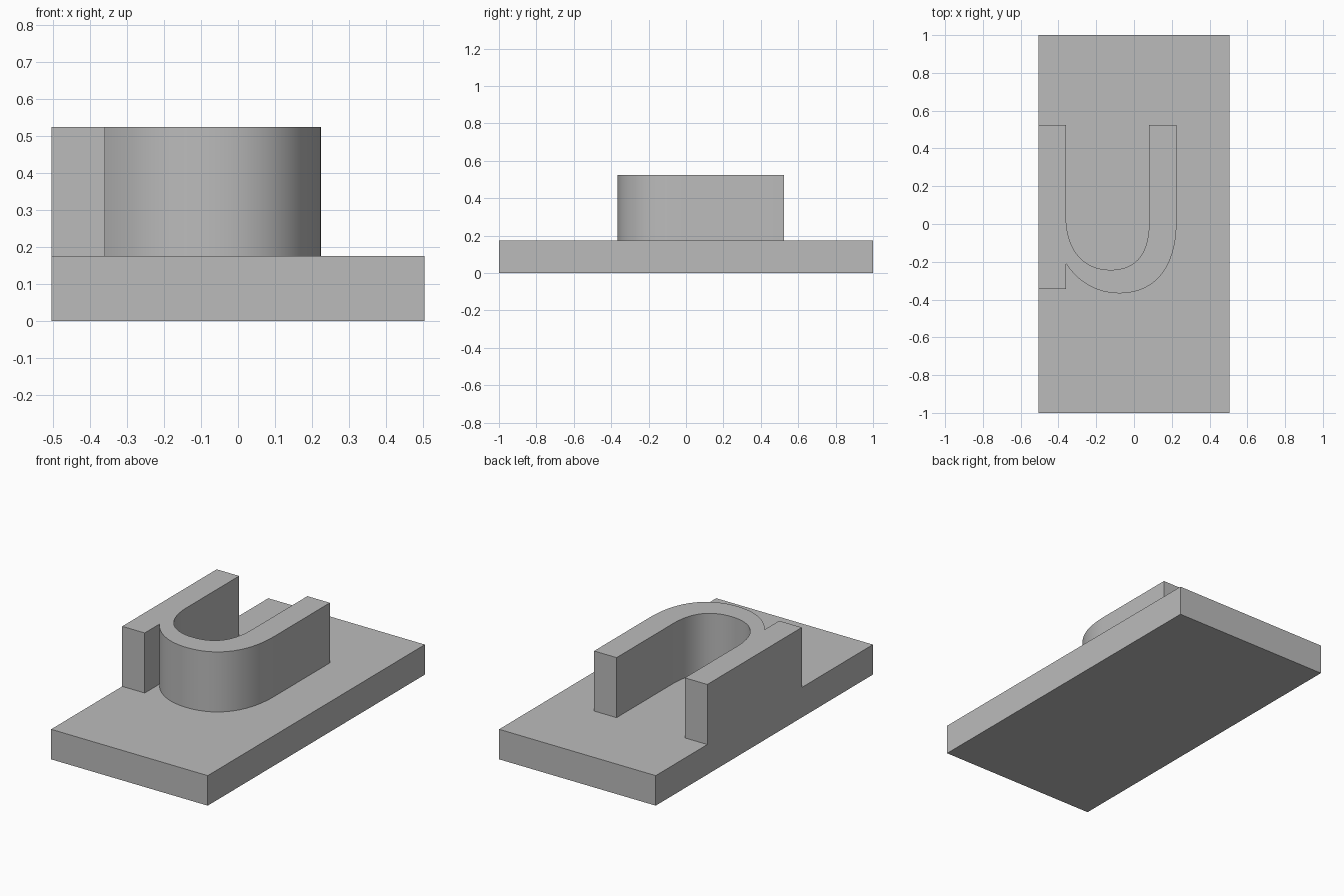
import bpy
import bmesh
from mathutils import Vector
from mathutils.geometry import interpolate_bezier

if "Cube" in bpy.data.objects:
    bpy.data.objects.remove(bpy.data.objects["Cube"], do_unlink=True)

# Single plain grey finish
grey = bpy.data.materials.new("plain grey")
grey.use_nodes = True
colour = (0.5, 0.5, 0.5, 1.0)
grey.diffuse_color = colour
grey.node_tree.nodes["Principled BSDF"].inputs["Base Color"].default_value = colour

HALF_WIDTH, HALF_LENGTH = 0.505, 1.0
PLATE_TOP, WALL_TOP = 0.175, 0.525


def extrude_outline(name, outline, z0, z1):
    """Make a solid prism from a flat outline."""
    bm = bmesh.new()
    face = bm.faces.new([bm.verts.new((x, y, z0)) for x, y in outline])
    result = bmesh.ops.extrude_face_region(bm, geom=[face])
    top = [v for v in result["geom"] if isinstance(v, bmesh.types.BMVert)]
    bmesh.ops.translate(bm, verts=top, vec=(0, 0, z1 - z0))
    bmesh.ops.recalc_face_normals(bm, faces=bm.faces)
    mesh = bpy.data.meshes.new(name)
    bm.to_mesh(mesh)
    bm.free()
    mesh.materials.append(grey)
    obj = bpy.data.objects.new(name, mesh)
    bpy.context.collection.objects.link(obj)
    return obj


def arc(a, handle_a, handle_b, b, steps=16):
    points = [Vector((*p, 0)) for p in (a, handle_a, handle_b, b)]
    return [(p.x, p.y) for p in interpolate_bezier(*points, steps)]


# Base plate
extrude_outline(
    "base_plate",
    [(-HALF_WIDTH, -HALF_LENGTH), (HALF_WIDTH, -HALF_LENGTH),
     (HALF_WIDTH, HALF_LENGTH), (-HALF_WIDTH, HALF_LENGTH)],
    0, PLATE_TOP)

# Hooked wall: straight leg flush with the plate edge, curving to a second leg
left, inner_left, inner_right, right = -HALF_WIDTH, -0.36, 0.08, 0.225
back, front = 0.525, -0.345
outline = [(left, back), (left, front), (inner_left, front)]
outline += arc((inner_left, -0.21), (-0.29, -0.315), (-0.19, -0.367), (-0.075, -0.367))
outline += arc((-0.075, -0.367), (0.11, -0.367), (right, -0.23), (right, 0.01))[1:]
outline += [(right, back), (inner_right, back)]
outline += arc((inner_right, 0.01), (inner_right, -0.16), (0.01, -0.243), (-0.125, -0.243))
outline += arc((-0.125, -0.243), (-0.265, -0.243), (inner_left, -0.14), (inner_left, 0.04))[1:]
outline += [(inner_left, back)]
wall = extrude_outline("hooked_wall", outline, PLATE_TOP, WALL_TOP)

# Smooth bends with crisp corners
bpy.ops.object.select_all(action="DESELECT")
wall.select_set(True)
bpy.context.view_layer.objects.active = wall
bpy.ops.object.shade_smooth_by_angle(angle=0.5)
